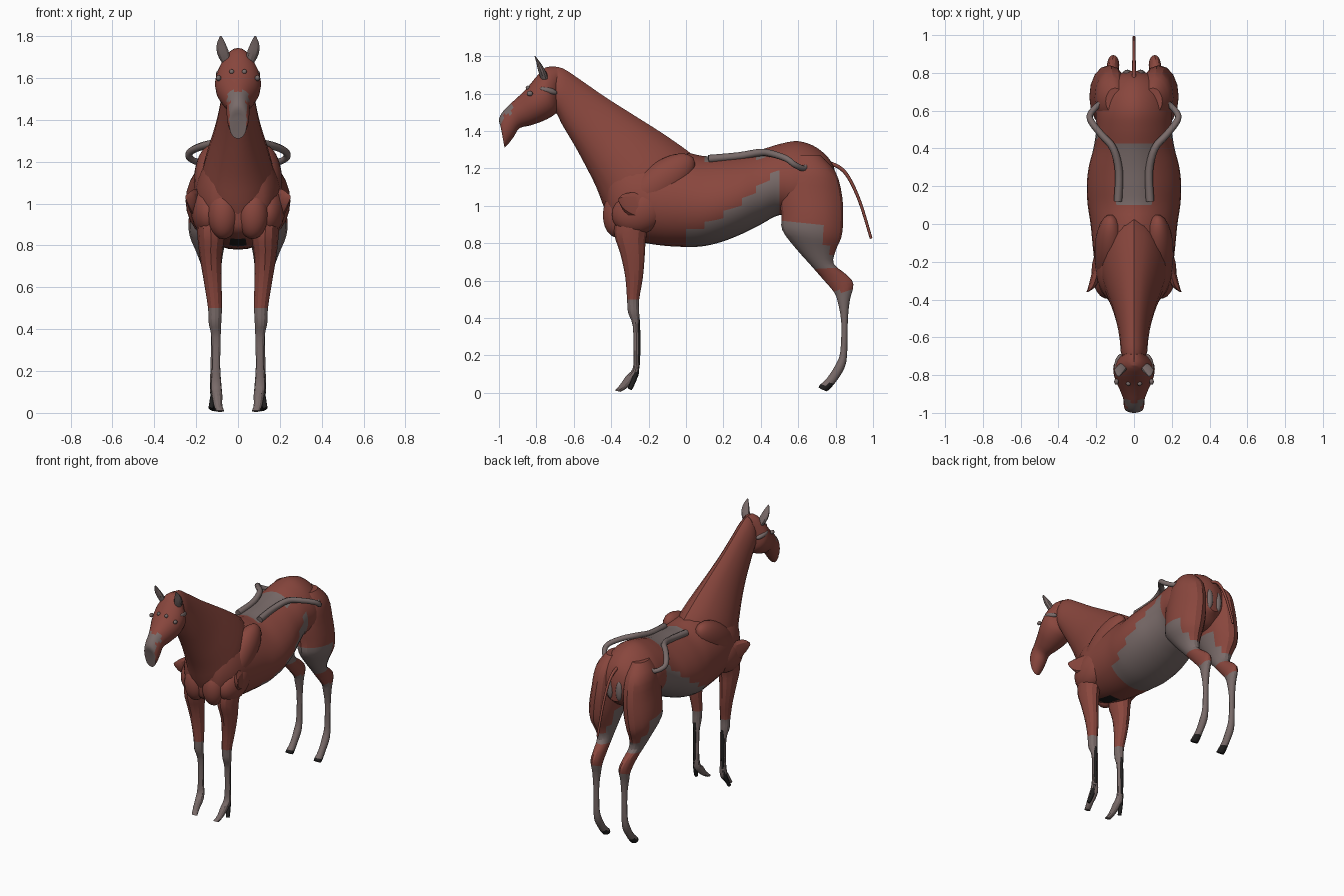
import bpy, bmesh, math
from mathutils import Vector

cube = bpy.data.objects.get("Cube")
if cube:
    bpy.data.objects.remove(cube, do_unlink=True)


def make_material(name, rgb):
    mat = bpy.data.materials.new(name)
    mat.use_nodes = True
    mat.diffuse_color = (*rgb, 1)
    bsdf = mat.node_tree.nodes["Principled BSDF"]
    bsdf.inputs["Base Color"].default_value = (*rgb, 1)
    bsdf.inputs["Roughness"].default_value = 0.8
    return mat


RED, GREY, BLACK = 0, 1, 2
MATERIALS = [make_material("muscle red", (0.25, 0.062, 0.047)),
             make_material("tendon grey", (0.19, 0.145, 0.14)),
             make_material("dark tendon", (0.014, 0.013, 0.013))]


def finish(obj, colour):
    """Give the object its materials, colour rule and edge-aware shading."""
    for mat in MATERIALS:
        obj.data.materials.append(mat)
    for face in obj.data.polygons:
        face.material_index = colour(face.center) if callable(colour) else colour
    bpy.ops.object.select_all(action='DESELECT')
    obj.select_set(True)
    bpy.context.view_layer.objects.active = obj
    bpy.ops.object.shade_smooth_by_angle(angle=math.radians(25))
    return obj


def add_mesh(name, bm, colour):
    bmesh.ops.recalc_face_normals(bm, faces=bm.faces)
    mesh = bpy.data.meshes.new(name)
    bm.to_mesh(mesh)
    bm.free()
    obj = bpy.data.objects.new(name, mesh)
    bpy.context.collection.objects.link(obj)
    return finish(obj, colour)


def spline(rows, steps):
    """Catmull-Rom interpolation between rows of values."""
    rows = [Vector(r) for r in rows]
    out = []
    for i in range(len(rows) - 1):
        a, b, c = rows[max(i - 1, 0)], rows[i], rows[i + 1]
        d = rows[min(i + 2, len(rows) - 1)]
        for s in range(steps):
            t = s / steps
            out.append(b + (c - a) * (t / 2) + (a * 2 - b * 5 + c * 4 - d) * (t * t / 2)
                       + (b * 3 - a - c * 3 + d) * (t ** 3 / 2))
    return out + [rows[-1]]


def loft(name, rings, colour, sides=16, steps=3, side=1, sag=1.0):
    """Rings: first edge y, z; opposite edge y, z; half width; optional centre x."""
    rings = [tuple(r) + (0,) * (6 - len(r)) for r in rings]
    bm = bmesh.new()
    loops = []
    for ya, za, yb, zb, w, cx in spline(rings, steps):
        loop = []
        for k in range(sides):
            a = math.tau * k / sides
            t = (0.5 - 0.5 * math.cos(a)) ** sag
            loop.append(bm.verts.new((side * cx + w * math.sin(a),
                                      ya + (yb - ya) * t, za + (zb - za) * t)))
        loops.append(loop)
    for p, q in zip(loops, loops[1:]):
        for k in range(sides):
            j = (k + 1) % sides
            bm.faces.new((p[k], p[j], q[j], q[k]))
    bm.faces.new(loops[0])
    bm.faces.new(loops[-1])
    return add_mesh(name, bm, colour)


def blob(name, loc, scale, colour, tilt=0, turn=0):
    """Ellipsoid for a muscle mass or a small patch."""
    bpy.ops.mesh.primitive_ico_sphere_add(subdivisions=3, radius=1, location=loc,
                                          rotation=(math.radians(tilt), 0, math.radians(turn)))
    obj = bpy.context.object
    obj.name = name
    obj.scale = scale
    return finish(obj, colour)


def tube(name, points, radius, colour, side=1):
    curve = bpy.data.curves.new(name, 'CURVE')
    curve.dimensions = '3D'
    curve.bevel_depth = radius
    curve.bevel_resolution = 2
    curve.use_fill_caps = True
    path = spline(points, 4)
    line = curve.splines.new('POLY')
    line.points.add(len(path) - 1)
    for i, (point, (x, y, z)) in enumerate(zip(line.points, path)):
        point.co = (side * x, y, z, 1)
        point.radius = 1 - 0.35 * i / len(path)
    curve.materials.append(MATERIALS[colour])
    obj = bpy.data.objects.new(name, curve)
    bpy.context.collection.objects.link(obj)
    return obj


# Colour rules
def torso_colour(c):
    if 0.09 < c.y < 0.43 and c.z > 1.18 and abs(c.x) < 0.075 + 1.5 * (c.y - 0.25) ** 2:
        return GREY                                    # loin sheet
    if 0 < c.y < 0.49 and c.z < 0.86 + 0.3 * c.y + 0.8 * c.y ** 2:
        return GREY                                    # belly sheet
    if c.y < -0.2 and c.z < 0.83 and abs(c.x) < 0.045:
        return BLACK                                   # breastbone gap
    return RED


def head_colour(c):
    if c.y < -0.93 and 1.485 < c.z < 1.54:
        return GREY                                    # nose bridge
    if c.y < -0.975 and abs(c.x) < 0.04:
        return GREY                                    # muzzle front
    return RED


def foreleg_colour(c):
    return RED if c.z > 0.5 else GREY


def hindleg_colour(c):
    if 0.66 < c.z < 0.92 and c.y < 0.70 + (0.9 - c.z) * 0.5:
        return GREY                                    # stifle
    if c.z < 0.045:
        return BLACK
    return GREY if c.z < 0.54 else RED


# Trunk
loft("torso", [
    (-.44, 1.12, -.42, .95, .07), (-.40, 1.25, -.40, .87, .14),
    (-.3, 1.3, -.3, .82, .195), (-.15, 1.3, -.15, .79, .215),
    (0, 1.285, 0, .78, .23), (.1, 1.265, .1, .785, .245),
    (.2, 1.27, .2, .81, .25), (.3, 1.28, .3, .85, .24),
    (.4, 1.3, .4, .9, .215), (.5, 1.33, .5, .95, .2),
    (.6, 1.345, .6, .93, .2), (.7, 1.31, .7, .93, .18),
    (.78, 1.23, .77, .98, .12), (.81, 1.12, .8, 1.0, .05)],
    torso_colour, sides=32, steps=4, sag=.85)

# Neck, from withers and chest to the poll
loft("neck", [
    (.06, 1.25, -.38, .87, .13), (0, 1.3, -.43, .97, .175),
    (-.13, 1.39, -.48, 1.1, .15), (-.28, 1.485, -.54, 1.22, .115),
    (-.43, 1.58, -.6, 1.33, .09), (-.56, 1.67, -.66, 1.43, .075),
    (-.66, 1.735, -.69, 1.49, .07), (-.73, 1.745, -.72, 1.52, .055)],
    RED, sides=20, sag=.8)

# Head, from poll to lips
loft("head", [
    (-.69, 1.74, -.68, 1.62, .045), (-.75, 1.74, -.68, 1.53, .08),
    (-.80, 1.69, -.70, 1.49, .108), (-.85, 1.63, -.76, 1.455, .105),
    (-.90, 1.58, -.83, 1.43, .08), (-.95, 1.535, -.89, 1.415, .058),
    (-.985, 1.495, -.92, 1.37, .055), (-1, 1.46, -.95, 1.33, .05),
    (-.99, 1.42, -.97, 1.31, .04)],
    head_colour, sides=20)

# Tail
tube("tail", [(0, .76, 1.23), (0, .82, 1.205), (0, .87, 1.15), (0, .93, 1.02),
              (0, .99, .825)], .011, RED)

# Paired parts
for side, label in ((1, "left"), (-1, "right")):
    loft(label + "_ear", [
        (-.77, 1.66, -.73, 1.66, .02, .05), (-.79, 1.72, -.745, 1.71, .03, .07),
        (-.80, 1.765, -.775, 1.76, .022, .08), (-.81, 1.8, -.805, 1.8, .004, .082)],
        GREY, sides=10, side=side)
    blob(label + "_temple_patch", (side * .082, -.735, 1.615), (.02, .05, .018), GREY, -15, side * 15)
    blob(label + "_eye", (side * .093, -.835, 1.6), (.012, .016, .014), GREY)
    blob(label + "_brow_spot", (side * .03, -.845, 1.63), (.012, .012, .012), GREY)

    # Shoulder and chest muscles
    blob(label + "_shoulder_blade_muscle", (side * .125, -.15, 1.11), (.085, .24, .11), RED, 38)
    blob(label + "_upper_arm_muscle", (side * .14, -.25, .97), (.085, .15, .12), RED, 20)
    blob(label + "_breast_muscle", (side * .07, -.37, .95), (.075, .075, .12), RED)
    loft(label + "_shoulder_flap", [
        (-.24, 1.07, -.18, .92, .02, .19), (-.3, 1.07, -.27, .93, .025, .205),
        (-.34, 1.06, -.33, .97, .018, .225), (-.36, 1.04, -.36, 1.02, .004, .248)],
        RED, sides=8, side=side)

    # Hip bone ridge and seat patch
    tube(label + "_hip_ridge", [
        (.085, .12, 1.25), (.08, .28, 1.265), (.11, .4, 1.285), (.17, .47, 1.275),
        (.225, .54, 1.25), (.232, .58, 1.22), (.19, .63, 1.2), (.15, .65, 1.23)],
        .022, GREY, side)
    blob(label + "_seat_patch", (side * .035, .795, 1.08), (.025, .022, .07), GREY)

    # Foreleg with back tendon and heel prong
    loft(label + "_foreleg", [
        (-.36, .98, -.16, .98, .06, .14), (-.385, .86, -.21, .85, .065, .13),
        (-.35, .74, -.22, .74, .052, .13), (-.325, .62, -.23, .62, .042, .12),
        (-.315, .5, -.25, .5, .033, .11), (-.31, .43, -.25, .43, .03, .11),
        (-.285, .36, -.25, .36, .022, .105), (-.28, .22, -.25, .22, .02, .105),
        (-.285, .13, -.25, .13, .026, .105), (-.32, .09, -.26, .08, .025, .1),
        (-.355, .04, -.31, .03, .02, .095), (-.38, .012, -.35, .005, .02, .085)],
        foreleg_colour, sides=12, side=side)
    tube(label + "_fore_tendon", [(.108, -.262, .42), (.11, -.255, .3), (.11, -.255, .15)],
         .014, BLACK, side)
    tube(label + "_fore_heel", [(.11, -.265, .14), (.118, -.275, .08), (.13, -.3, .02)],
         .017, BLACK, side)

    # Hind leg from croup to toe
    loft(label + "_hind_leg", [
        (.58, 1.27, .72, 1.27, .05, .1), (.54, 1.2, .80, 1.18, .085, .115),
        (.5, 1.08, .835, 1.05, .095, .122), (.51, .95, .84, .92, .1, .135),
        (.515, .87, .83, .83, .09, .142), (.58, .78, .80, .76, .065, .135),
        (.66, .69, .79, .69, .045, .125), (.73, .61, .86, .63, .035, .115),
        (.79, .54, .895, .58, .032, .11), (.81, .49, .875, .49, .027, .11),
        (.83, .38, .865, .38, .02, .11), (.825, .22, .862, .22, .021, .11),
        (.80, .15, .85, .14, .025, .11), (.755, .08, .81, .07, .022, .11),
        (.71, .035, .76, .012, .026, .11), (.72, .022, .74, .012, .018, .11)],
        hindleg_colour, side=side)
